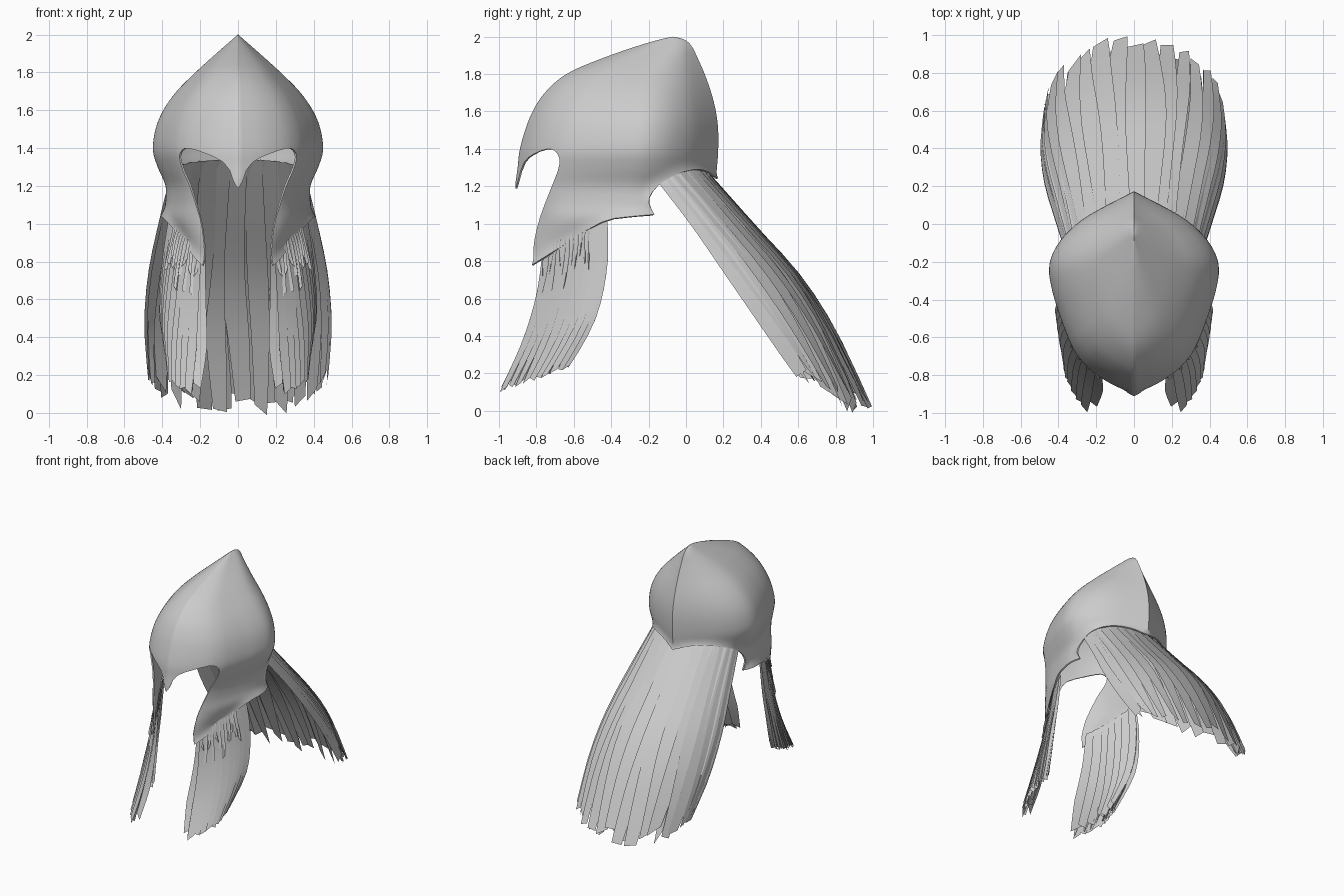
import bpy, bmesh, math, random
from mathutils import Vector
from mathutils.geometry import intersect_point_line

random.seed(4)
if "Cube" in bpy.data.objects:
    bpy.data.objects.remove(bpy.data.objects["Cube"], do_unlink=True)

gray = bpy.data.materials.new("plain_gray")
gray.use_nodes = True
COLOR = (0.6, 0.6, 0.6, 1)
gray.diffuse_color = COLOR
gray.node_tree.nodes["Principled BSDF"].inputs["Base Color"].default_value = COLOR


def spline(points, t):
    """Smooth curve through points, t from 0 to 1."""
    n = len(points) - 1
    i = min(int(t * n), n - 1)
    f = t * n - i
    a, b, c, d = (Vector(points[max(0, min(n, i + k))]) for k in (-1, 0, 1, 2))
    return 0.5 * (2*b + (c - a)*f + (2*a - 5*b + 4*c - d)*f**2 + (3*b - a - 3*c + d)*f**3)


def sample(points, steps):
    return [spline(points, k / steps) for k in range(steps + 1)]


def finish(name, bm, angle, modifier, **settings):
    mesh = bpy.data.meshes.new(name)
    bm.to_mesh(mesh)
    bm.free()
    mesh.materials.append(gray)
    obj = bpy.data.objects.new(name, mesh)
    bpy.context.collection.objects.link(obj)
    bpy.ops.object.select_all(action="DESELECT")
    obj.select_set(True)
    bpy.context.view_layer.objects.active = obj
    if modifier:
        mod = obj.modifiers.new(modifier.lower(), modifier)
        for key, value in settings.items():
            setattr(mod, key, value)
        bpy.ops.object.modifier_apply(modifier=mod.name)
    bpy.ops.object.shade_smooth_by_angle(angle=math.radians(angle))


# Helmet shell: level sections given as height, front, back, half width
LEVELS = [(.72, -.94, .08, .33), (.81, -.94, .09, .33), (.9, -.935, .1, .34),
          (1.02, -.895, .12, .395), (1.11, -.9, .14, .385), (1.2, -.912, .15, .385),
          (1.3, -.9, .165, .427), (1.39, -.89, .172, .452), (1.5, -.86, .172, .438),
          (1.6, -.82, .16, .397), (1.7, -.755, .135, .326), (1.8, -.64, .1, .226),
          (1.88, -.46, .065, .138), (1.95, -.26, .03, .058), (1.985, -.14, -.01, .018),
          (2, -.07, -.07, 0)]
# Half section from front ridge to back ridge: depth and width fractions
SECTION = [(0, 0), (.05, .29), (.12, .535), (.2, .69), (.29, .79), (.39, .875), (.5, .955),
           (.61, .995), (.7, .94), (.79, .79), (.88, .53), (1, 0)]
half = sample(SECTION, 44)
ring = [(u, w) for u, w in half] + [(u, -w) for u, w in half[-2:0:-1]]

bm = bmesh.new()
rows = []
for z, front, back, width in sample(LEVELS, 60):
    rows.append([bm.verts.new((w * width, front + u * (back - front), z)) for u, w in ring])
for low, high in zip(rows, rows[1:]):
    for j in range(len(ring)):
        k = (j + 1) % len(ring)
        bm.faces.new((low[j], low[k], high[k], high[j]))
bmesh.ops.remove_doubles(bm, verts=bm.verts, dist=1e-4)

# Side outline of the eye opening, cheek edge and neck edge
EYE = [(-.95, 1.07), (-.91, 1.19), (-.87, 1.32), (-.81, 1.375), (-.73, 1.4), (-.685, 1.37),
       (-.68, 1.3), (-.73, 1.17), (-.785, 1.02), (-.815, .88), (-.81, .78)]
CHEEK = [(-.81, .78), (-.66, .875), (-.5, .98), (-.4, 1.025), (-.28, 1.04), (-.175, 1.05)]
NECK = [(-.175, 1.05), (-.205, 1.12), (-.17, 1.19), (-.08, 1.255), (.03, 1.29),
        (.1, 1.28), (.15, 1.245), (.25, 1.2)]
eye, cheek, neck = sample(EYE, 24), sample(CHEEK, 8), sample(NECK, 16)
outline = eye + cheek[1:] + neck[1:]
opening = outline + [Vector((.3, .4)), Vector((-1.2, .4))]


def inside(y, z):
    hit = False
    for a, b in zip(opening, opening[1:] + opening[:1]):
        if (a.y > z) != (b.y > z) and y < a.x + (z - a.y) * (b.x - a.x) / (b.y - a.y):
            hit = not hit
    return hit


for a, b in zip(outline, outline[1:]):
    faces = []
    for f in bm.faces:
        c = f.calc_center_median()
        if (min(a.x, b.x) - .06 < c.y < max(a.x, b.x) + .06
                and min(a.y, b.y) - .06 < c.z < max(a.y, b.y) + .06):
            faces.append(f)
    geom = set(faces)
    for f in faces:
        geom.update(f.edges)
        geom.update(f.verts)
    if geom:
        bmesh.ops.bisect_plane(bm, geom=list(geom), dist=1e-5, plane_co=(0, a.x, a.y),
                               plane_no=(0, a.y - b.y, b.x - a.x))
doomed = [f for f in bm.faces if inside(*f.calc_center_median().yz)]
bmesh.ops.delete(bm, geom=doomed, context="FACES")

# Flared lip along cheek and neck edges
lip = cheek + neck[1:]
for v in bm.verts:
    if v.co.z < 1.36:
        p = Vector((v.co.y, v.co.z, 0))
        gap = 1.0
        for a, b in zip(lip, lip[1:]):
            t = intersect_point_line(p, a.to_3d(), b.to_3d())[1]
            gap = min(gap, (p - a.lerp(b, max(0, min(1, t))).to_3d()).length)
        if gap < .05:
            out = Vector((v.co.x, v.co.y + .35, 0)).normalized()
            v.co += out * .015 * (1 - gap / .05) ** 2
finish("helmet_shell", bm, 50, "SOLIDIFY", thickness=.01, offset=-1)


# Hair: overlapping flat locks laid on a surface(s, t)
def add_locks(bm, surface, count, overlap, lift, length=1.0, ragged=.06, steps=10):
    for n in range(count):
        middle = (n + .5) / count
        spread = overlap * random.uniform(.8, 1.2) / count / 2
        end = length - random.uniform(0, ragged)
        slant = random.uniform(-.03, .03)
        sway = random.uniform(-.3, .3) / count
        previous = None
        for k in range(steps + 1):
            f = k / steps
            s = middle + sway * math.sin(f * 4)
            taper = spread * (1 - .45 * f ** 3)
            pair = []
            for side in (-1, 1):
                t = (end + side * slant) * f
                edge = max(0, min(1, s + side * taper))
                pair.append(bm.verts.new(surface(edge, t) + lift * side * (.3 + f)))
            if previous:
                bm.faces.new((previous[0], previous[1], pair[1], pair[0]))
            previous = pair


# Neck hair: middle line, outer line and spread, rooted inside the rim
MIDDLE = [(.06, 1.34), (.37, .99), (.61, .72), (.8, .42), (.995, 0)]
OUTER = [(-.19, 1.28), (.03, 1.0), (.22, .73), (.41, .46), (.6, .19)]
SPREAD = [(.35, 0), (.42, 0), (.475, 0), (.495, 0), (.475, 0)]


def neck_surface(inset):
    def surface(s, t):
        a = (s * 2 - 1) * math.pi / 2
        y, z = spline(MIDDLE, t).lerp(spline(OUTER, t), 1 - math.cos(a))
        drop = inset * t * math.cos(a)
        return Vector((spline(SPREAD, t).x * math.sin(a), y - drop, z - drop / 3))
    return surface


bm = bmesh.new()
add_locks(bm, neck_surface(0), 17, 1.5, Vector((0, .006, .005)), ragged=.09)
add_locks(bm, neck_surface(.07), 13, 1.3, Vector((0, -.01, -.008)), length=.98, ragged=.05)
finish("neck_hair", bm, 40, None)

# Cheek hair, mirrored to both sides
FRONT_EDGE = [(.195, -.765, .87), (.21, -.8, .62), (.225, -.88, .36), (.25, -1, .1)]
REAR_EDGE = [(.365, -.42, 1.03), (.4, -.42, .78), (.41, -.48, .5), (.345, -.62, .23)]


def cheek_surface(inset, reach=1.0):
    def surface(s, t):
        s *= reach
        p = spline(FRONT_EDGE, t).lerp(spline(REAR_EDGE, t), s)
        p.x += (.02 + .04 * t) * math.sin(math.pi * s) - inset * min(1, .3 + t)
        return p
    return surface


bm = bmesh.new()
tilt = Vector((.006, 0, 0))
add_locks(bm, cheek_surface(0), 10, 1.5, tilt, ragged=.03)
add_locks(bm, cheek_surface(.02), 8, 1.2, tilt * -2, length=.98, ragged=.05)
add_locks(bm, cheek_surface(.045), 7, 1.1, tilt * 3, length=.97, ragged=.08)
# Thin loose strands hanging over the cheek hair
add_locks(bm, cheek_surface(-.02, .75), 12, .35, tilt, length=.38, ragged=.2, steps=4)
finish("cheek_hair", bm, 40, "MIRROR")
